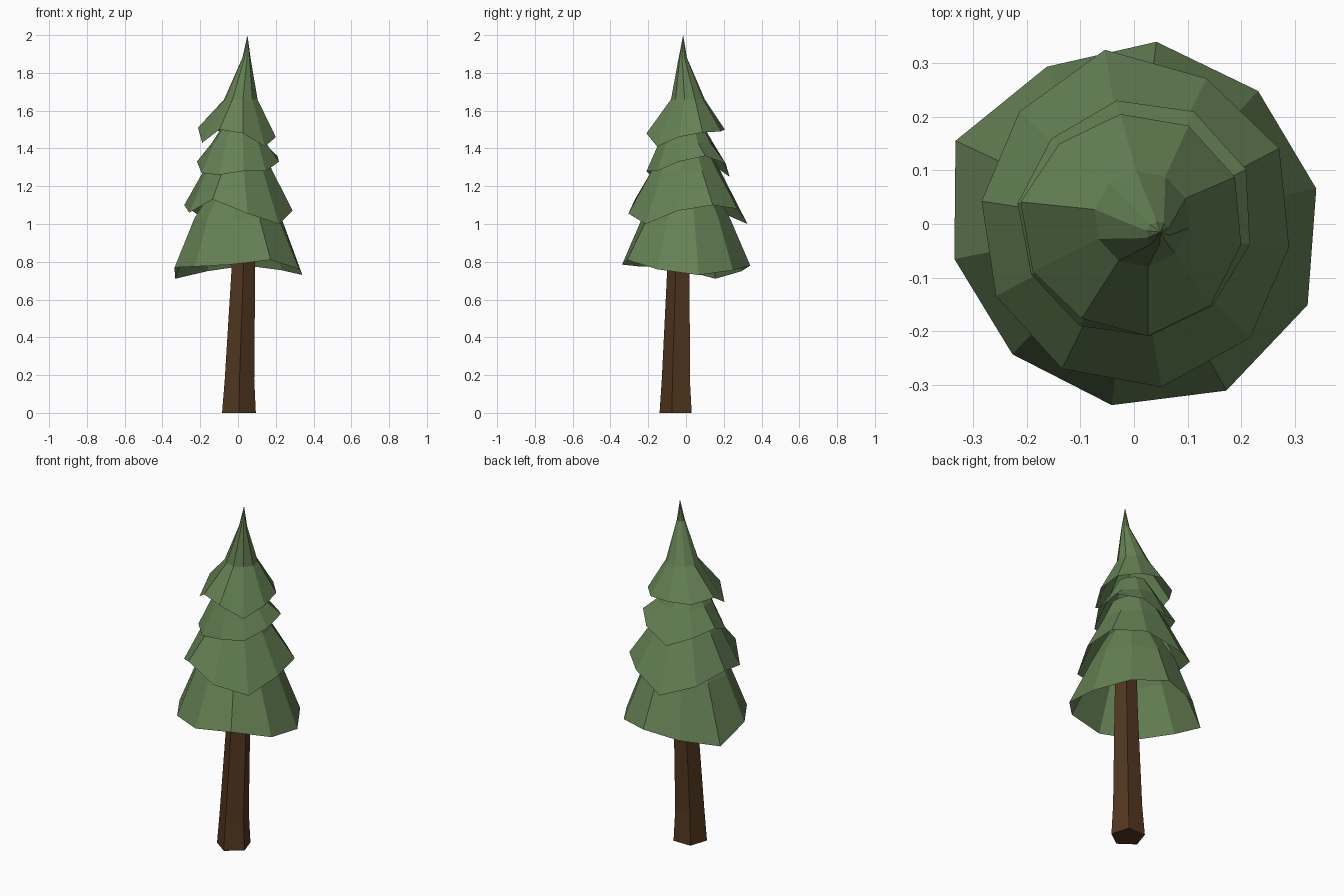
import bpy, bmesh
from math import cos, sin, radians

if "Cube" in bpy.data.objects:
    bpy.data.objects.remove(bpy.data.objects["Cube"])


def material(name, rgb):
    m = bpy.data.materials.new(name)
    m.diffuse_color = (*rgb, 1)
    m.use_nodes = True
    m.node_tree.nodes["Principled BSDF"].inputs["Base Color"].default_value = m.diffuse_color
    return m


def ring(center, radii, heights, start):
    """Points around a centre, one per radius, with their own heights."""
    n = len(radii)
    return [(center[0] + r * cos(radians(start + 360 * i / n)),
             center[1] + r * sin(radians(start + 360 * i / n)), z)
            for i, (r, z) in enumerate(zip(radii, heights))]


def loft(name, rings, mat, tip=None, caps=False):
    """Skin the rings from bottom to top, optionally closing to a tip or caps."""
    bm = bmesh.new()
    rows = [[bm.verts.new(p) for p in r] for r in rings]
    n = len(rows[0])
    for a, b in zip(rows, rows[1:]):
        for i in range(n):
            j = (i + 1) % n
            bm.faces.new((a[i], a[j], b[j], b[i]))
    if tip:
        t = bm.verts.new(tip)
        for i in range(n):
            bm.faces.new((rows[-1][i], rows[-1][(i + 1) % n], t))
    if caps:
        bm.faces.new(rows[0][::-1])
        bm.faces.new(rows[-1])
    mesh = bpy.data.meshes.new(name)
    bm.to_mesh(mesh)
    bm.free()
    mesh.materials.append(mat)
    obj = bpy.data.objects.new(name, mesh)
    bpy.context.collection.objects.link(obj)
    return obj


green = material("needles", (0.13, 0.22, 0.09))
brown = material("bark", (0.085, 0.038, 0.014))

# Trunk: leaning, tapered five-sided column
sections = [(0.005, -0.046, 0.094, 0), (0.008, -0.046, 0.082, 0.18),
            (0.028, -0.034, 0.066, 0.75), (0.033, -0.03, 0.058, 1.1)]
loft("trunk", [ring((x, y), [r] * 5, [z] * 5, -90) for x, y, r, z in sections],
     brown, caps=True)

# Foliage skirts: start angle, rim radii, rim heights, upper rings (x, y, r, z)
tiers = [
    ("lower_foliage", 11,
     [.347, .34, .343, .336, .368, .342, .333, .341, .356, .358],
     [.73, .755, .78, .75, .71, .77, .775, .785, .81, .76],
     [(0, 0, .235, 1.03), (.01, 0, .14, 1.2)]),
    ("middle_foliage", -8.5,
     [.293, .306, .304, .33, .30, .288, .291, .302, .309, .304],
     [1.07, 1.10, 1.08, 1.0, 1.05, 1.10, 1.06, 1.13, 1.055, 1.0],
     [(0, 0, .185, 1.28), (.01, 0, .12, 1.4)]),
    ("upper_foliage", -10,
     [.22, .233, .238, .233, .222, .221, .214, .216, .211, .212],
     [1.33, 1.36, 1.32, 1.25, 1.30, 1.33, 1.27, 1.26, 1.28, 1.28],
     [(.005, 0, .145, 1.43), (.01, 0, .08, 1.54)]),
    ("top_foliage", -11,
     [.204, .208, .21, .207, .205, .216, .209, .202, .211, .209],
     [1.46, 1.485, 1.49, 1.50, 1.49, 1.51, 1.43, 1.50, 1.48, 1.41],
     [(.015, .01, .09, 1.66), (.045, -.017, .022, 1.88)]),
]
for name, start, radii, heights, uppers in tiers:
    rings = [ring((0, 0), radii, heights, start)]
    rings += [ring((x, y), [r] * 10, [z] * 10, start) for x, y, r, z in uppers]
    tip = (0.05, -0.015, 2.0) if name == "top_foliage" else None
    loft(name, rings, green, tip)
